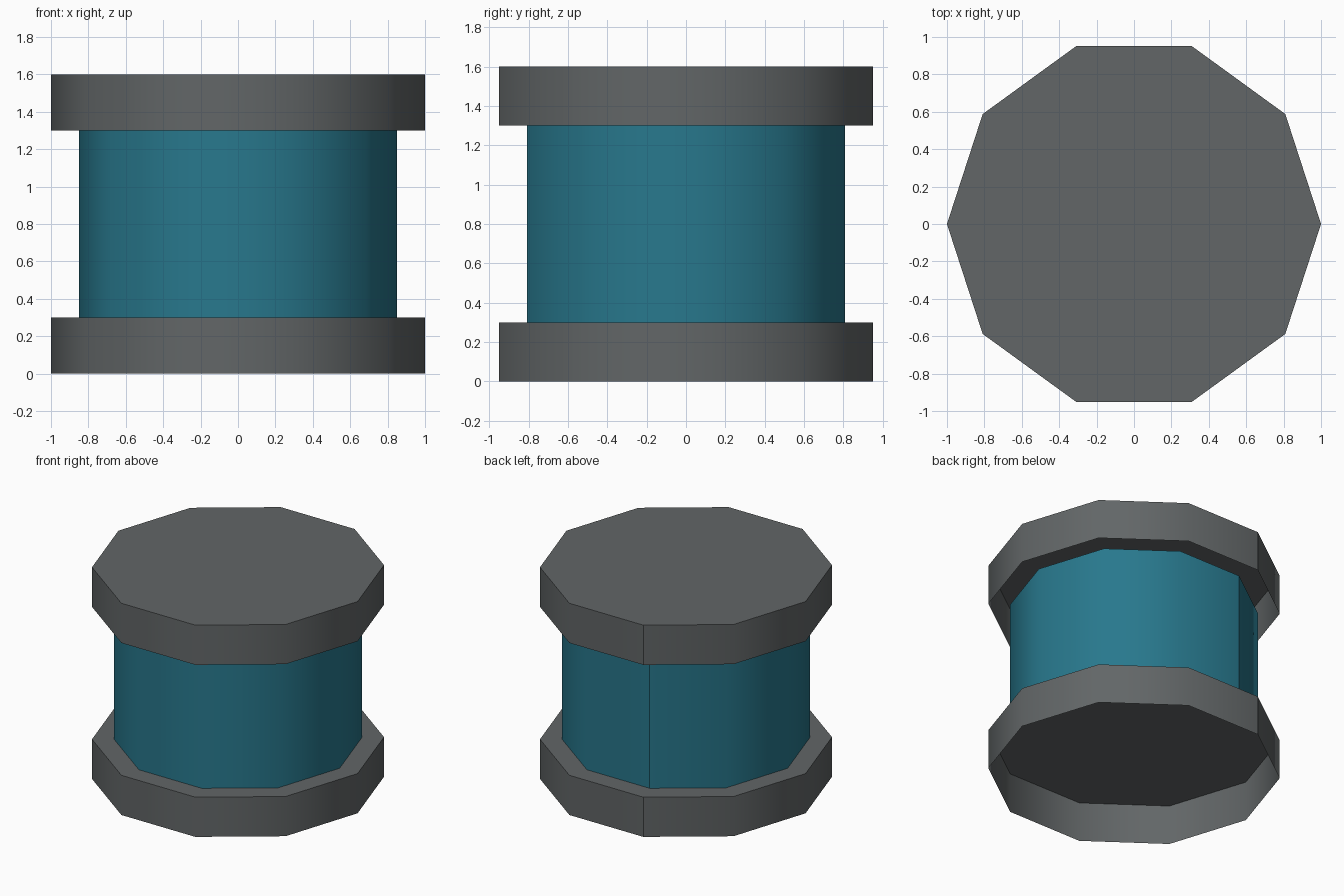
import bpy, bmesh, math

if "Cube" in bpy.data.objects:
    bpy.data.objects.remove(bpy.data.objects["Cube"])

SIDES = 10


def material(name, rgb):
    m = bpy.data.materials.new(name)
    m.diffuse_color = (*rgb, 1.0)
    m.use_nodes = True
    m.node_tree.nodes["Principled BSDF"].inputs["Base Color"].default_value = m.diffuse_color
    return m


grey = material("dark grey", (0.122, 0.133, 0.136))
teal = material("teal", (0.021, 0.188, 0.266))


def cup(name, radius, z0, z1, mat):
    """Ten-sided shell: walls and a top disc, open underneath."""
    bm = bmesh.new()
    rings = []
    for z in (z0, z1):
        rings.append([bm.verts.new((radius * math.cos(math.tau * i / SIDES),
                                    radius * math.sin(math.tau * i / SIDES), z))
                      for i in range(SIDES)])
    low, high = rings
    for i in range(SIDES):
        j = (i + 1) % SIDES
        bm.faces.new((low[i], low[j], high[j], high[i]))
    bm.faces.new(high)
    # wall seam at the back
    seam = bm.edges.get((low[3], high[3]))
    bmesh.ops.split_edges(bm, edges=[seam])
    me = bpy.data.meshes.new(name)
    bm.to_mesh(me)
    bm.free()
    me.materials.append(mat)
    ob = bpy.data.objects.new(name, me)
    bpy.context.collection.objects.link(ob)
    # smooth walls, crisp rim
    bpy.ops.object.select_all(action='DESELECT')
    ob.select_set(True)
    bpy.context.view_layer.objects.active = ob
    bpy.ops.object.shade_smooth_by_angle(angle=math.radians(40))
    return ob


cup("bottom_cap", 1.0, 0.0, 0.3, grey)
cup("body", 0.85, 0.3, 1.3, teal)
cup("top_cap", 1.0, 1.3, 1.6, grey)
